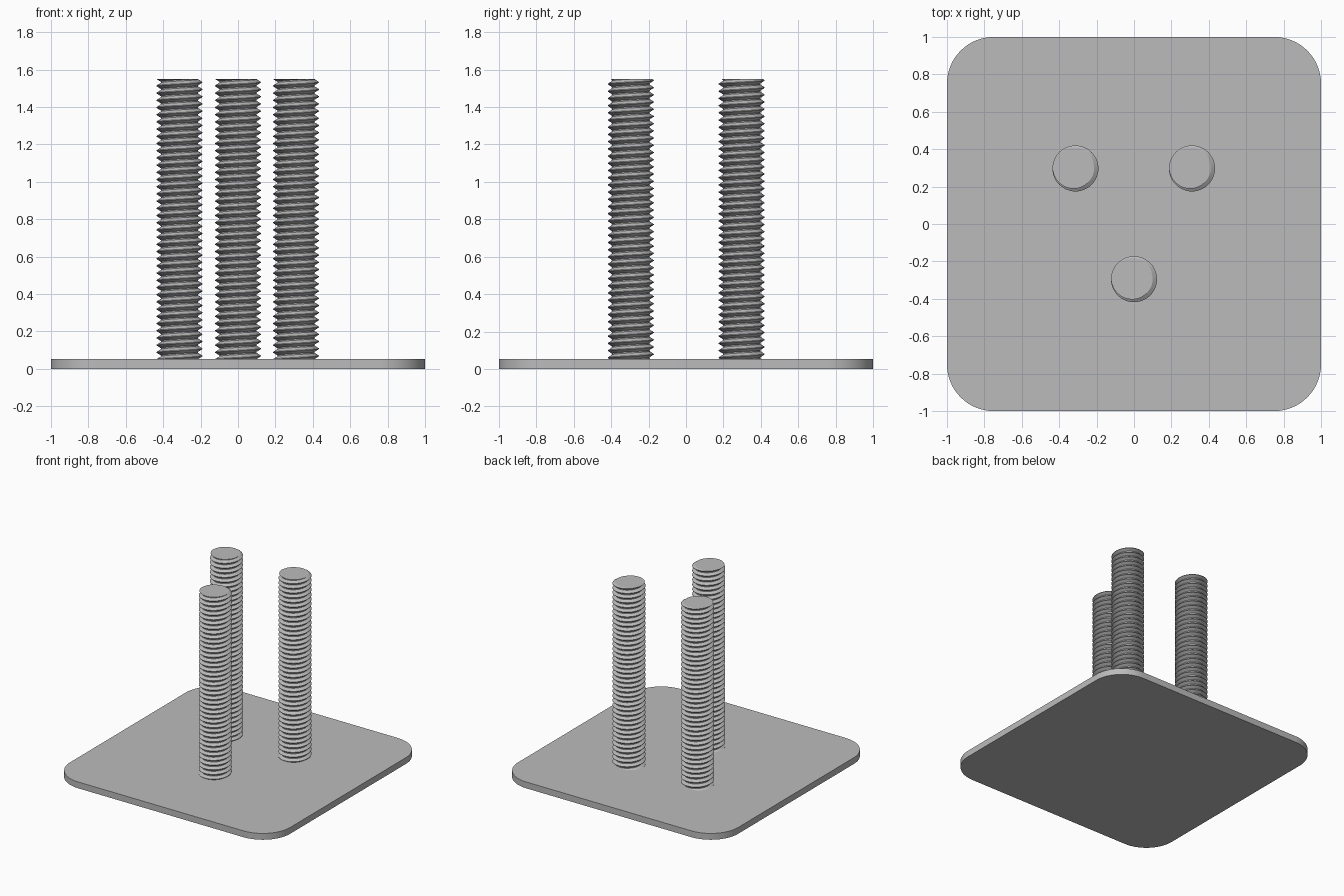
import bpy, bmesh
from math import pi, cos, sin, radians

if "Cube" in bpy.data.objects:
    bpy.data.objects.remove(bpy.data.objects["Cube"])

PLATE_TOP, ROD_TOP = 0.052, 1.55
CORNER = 0.25
CREST, DEPTH, PITCH = 0.123, 0.023, 0.0385
SEGS = 48

grey = bpy.data.materials.new("plain grey")
grey.use_nodes = True
grey.diffuse_color = (0.5, 0.5, 0.5, 1)
grey.node_tree.nodes["Principled BSDF"].inputs["Base Color"].default_value = (0.5, 0.5, 0.5, 1)


def finish(bm, name, angle):
    bmesh.ops.recalc_face_normals(bm, faces=bm.faces)
    mesh = bpy.data.meshes.new(name)
    bm.to_mesh(mesh)
    bm.free()
    mesh.materials.append(grey)
    obj = bpy.data.objects.new(name, mesh)
    bpy.context.collection.objects.link(obj)
    bpy.ops.object.select_all(action="DESELECT")
    obj.select_set(True)
    bpy.context.view_layer.objects.active = obj
    bpy.ops.object.shade_smooth_by_angle(angle=radians(angle))
    return obj


# Base plate: a rounded square, extruded upward
bm = bmesh.new()
inner = 1 - CORNER
outline = []
for q, (sx, sy) in enumerate([(1, 1), (-1, 1), (-1, -1), (1, -1)]):
    for i in range(17):
        a = (q + i / 16) * pi / 2
        outline.append(bm.verts.new((sx * inner + CORNER * cos(a),
                                     sy * inner + CORNER * sin(a), 0)))
face = bm.faces.new(outline)
top = bmesh.ops.extrude_face_region(bm, geom=[face])["geom"]
bmesh.ops.translate(bm, vec=(0, 0, PLATE_TOP),
                    verts=[v for v in top if isinstance(v, bmesh.types.BMVert)])
finish(bm, "base_plate", 30)


# Threaded rod: one helical strip of thread profile, trimmed flat at both ends
def threaded_rod(name, x, y):
    bm = bmesh.new()
    profile = [(0.0, CREST), (0.08, CREST), (0.46, CREST - DEPTH), (0.62, CREST - DEPTH)]
    turns = int((ROD_TOP - PLATE_TOP) / PITCH) + 5
    start = ROD_TOP - (turns - 2) * PITCH - PITCH / 2
    columns = []
    for s in range(SEGS + 1):
        a = 2 * pi * s / SEGS
        columns.append([bm.verts.new((r * cos(a), r * sin(a),
                                      start + (t + f + s / SEGS) * PITCH))
                        for t in range(turns) for f, r in profile])
    for left, right in zip(columns, columns[1:]):
        for i in range(len(left) - 1):
            bm.faces.new((left[i], right[i], right[i + 1], left[i + 1]))
    bmesh.ops.remove_doubles(bm, verts=bm.verts, dist=1e-5)
    for z, up in ((ROD_TOP, 1), (PLATE_TOP - 0.02, -1)):
        cut = bmesh.ops.bisect_plane(bm, geom=bm.verts[:] + bm.edges[:] + bm.faces[:],
                                     dist=1e-6, plane_co=(0, 0, z),
                                     plane_no=(0, 0, up), clear_outer=True)
        rim = [e for e in cut["geom_cut"]
               if isinstance(e, bmesh.types.BMEdge) and e.is_boundary]
        bmesh.ops.holes_fill(bm, edges=rim, sides=0)
    rod = finish(bm, name, 30)
    rod.location = (x, y, 0)


threaded_rod("rear_left_rod", 0.31, 0.297)
threaded_rod("rear_right_rod", -0.313, 0.297)
threaded_rod("front_rod", 0, -0.295)
